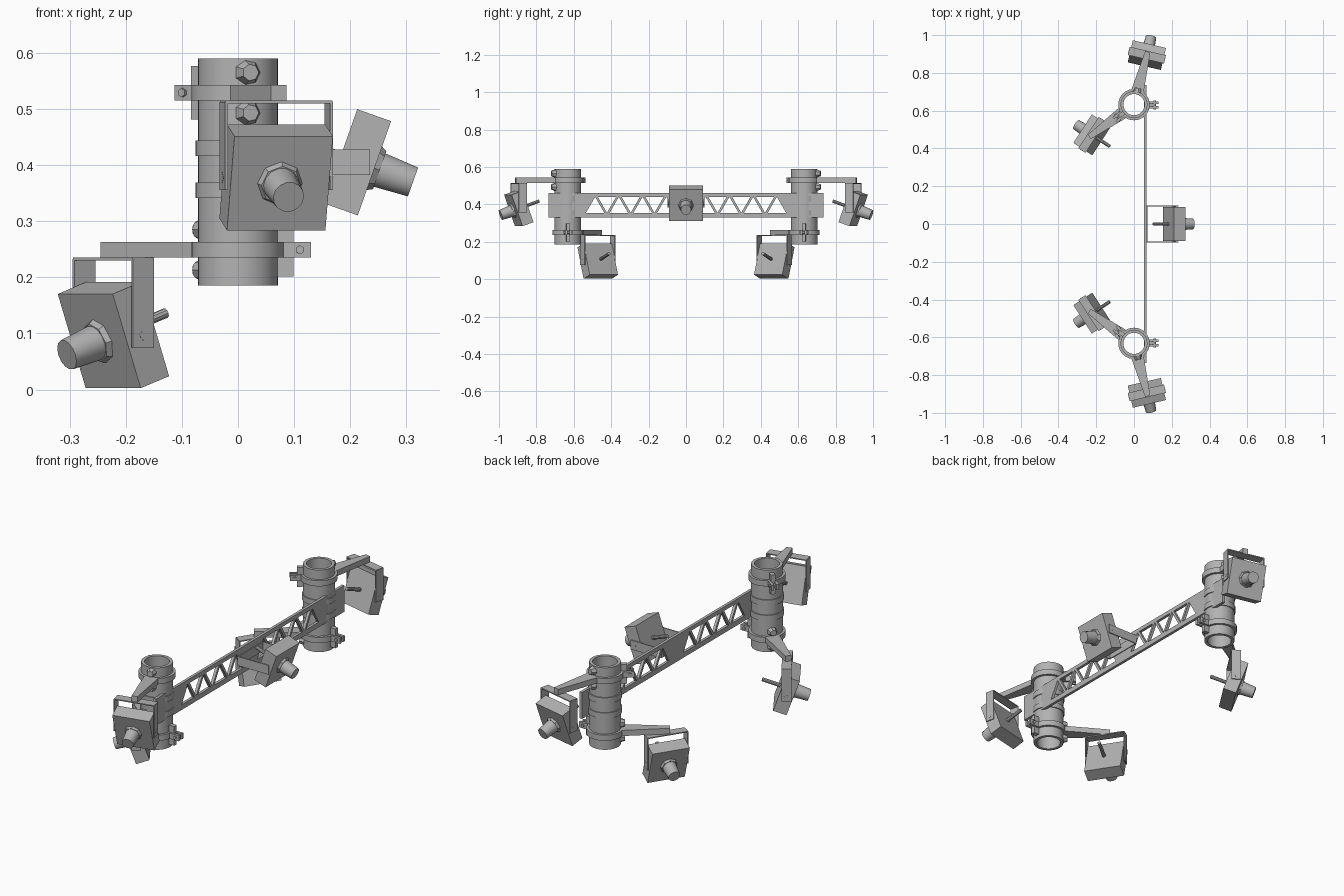
import bpy, bmesh
from math import radians, atan2, hypot
from mathutils import Matrix, Vector

if "Cube" in bpy.data.objects:
    bpy.data.objects.remove(bpy.data.objects["Cube"])

GREY = (0.45, 0.45, 0.45, 1)
mat = bpy.data.materials.new("plain grey")
mat.use_nodes = True
mat.diffuse_color = GREY
mat.node_tree.nodes["Principled BSDF"].inputs["Base Color"].default_value = GREY

TUBE_Y, TUBE_R, BORE_R = 0.632, 0.071, 0.056
T = Matrix.Translation


def rot(deg, axis):
    return Matrix.Rotation(radians(deg), 4, axis)


def finish(name, bm, frame):
    bmesh.ops.recalc_face_normals(bm, faces=bm.faces[:])
    me = bpy.data.meshes.new(name)
    bm.to_mesh(me)
    bm.free()
    me.materials.append(mat)
    ob = bpy.data.objects.new(name, me)
    ob.matrix_world = frame
    bpy.context.collection.objects.link(ob)
    return ob


def smooth(ob):
    bpy.ops.object.select_all(action='DESELECT')
    ob.select_set(True)
    bpy.context.view_layer.objects.active = ob
    bpy.ops.object.shade_smooth_by_angle(angle=radians(30))


def box(bm, centre, size):
    bmesh.ops.create_cube(bm, size=1, matrix=T(centre) @ Matrix.Diagonal((*size, 1)))


def rod(bm, start, length, r1, r2, sides, axis_turn):
    """Cone or cylinder running from start along the turned z axis."""
    m = T(start) @ axis_turn @ T((0, 0, length / 2))
    bmesh.ops.create_cone(bm, cap_ends=True, segments=sides, radius1=r1,
                          radius2=r2, depth=length, matrix=m)


def ring(bm, r_in, r_out, z0, z1, sides=32):
    """Square-section ring spun about z."""
    pts = [(r_in, z0), (r_out, z0), (r_out, z1), (r_in, z1)]
    vs = [bm.verts.new((r, 0, z)) for r, z in pts]
    es = [bm.edges.new((vs[i], vs[i - 1])) for i in range(4)]
    bmesh.ops.spin(bm, geom=vs + es, axis=(0, 0, 1), cent=(0, 0, 0),
                   angle=radians(360), steps=sides, use_merge=True)
    bmesh.ops.remove_doubles(bm, verts=bm.verts[:], dist=0.0005)


def camera(label, centre, yaw):
    frame = T(centre) @ rot(yaw, 'Z') @ rot(19.5, 'Y')
    bm = bmesh.new()
    box(bm, (0, 0, 0), (0.064, 0.18, 0.178))
    finish(label + "_camera_body", bm, frame)
    bm = bmesh.new()
    rod(bm, (0.03, 0, 0), 0.012, 0.042, 0.036, 8, rot(90, 'Y'))
    rod(bm, (0.03, 0, 0), 0.075, 0.033, 0.028, 14, rot(90, 'Y'))
    smooth(finish(label + "_camera_lens", bm, frame))
    bm = bmesh.new()
    rod(bm, (-0.03, 0, 0), 0.088, 0.009, 0.009, 10, rot(-90, 'Y'))
    smooth(finish(label + "_camera_rear_rod", bm, frame))


def bracket(label, frame, drop):
    """U-shaped strap: pivot at the origin, bridge at height drop."""
    bm = bmesh.new()
    box(bm, (0, 0, drop), (0.045, 0.195, 0.005))
    for s in (1, -1):
        box(bm, (0, s * 0.096, (drop - 0.022) / 2), (0.045, 0.005, drop + 0.022))
        rod(bm, (0, s * 0.089, 0), 0.01 * s, 0.01, 0.01, 4, rot(-90, 'X'))
    finish(label + "_bracket", bm, frame)


def clamp_arm(label, base, tip, side):
    """Collar round a tube with a tapered arm, root nubs and a split lug."""
    reach = Vector(tip) - Vector(base)
    length = hypot(reach.x, reach.y)
    frame = T(base) @ Matrix.Rotation(atan2(reach.y, reach.x), 4, 'Z')
    h = 0.014
    bm = bmesh.new()
    ring(bm, TUBE_R - 0.004, 0.083, -h, h)
    smooth(finish(label + "_collar", bm, frame))

    bm = bmesh.new()
    plan = [(0.066, -0.034), (length + 0.018, -0.014),
            (length + 0.018, 0.014), (0.066, 0.034)]
    face = bm.faces.new([bm.verts.new((x, y, -h)) for x, y in plan])
    ext = bmesh.ops.extrude_face_region(bm, geom=[face])["geom"]
    bmesh.ops.translate(bm, vec=(0, 0, 2 * h),
                        verts=[g for g in ext if isinstance(g, bmesh.types.BMVert)])
    finish(label + "_arm", bm, frame)

    bm = bmesh.new()
    for s in (1, -1):
        rod(bm, (0.066, 0, s * 0.036), 0.024, 0.024, 0.015, 7, rot(90, 'Y'))
    finish(label + "_arm_nubs", bm, frame)

    bm = bmesh.new()
    for s in (1, -1):
        box(bm, (0.1, s * 0.012, 0), (0.06, 0.013, 2 * h))
    box(bm, (0.082, 0, 0), (0.034, 0.02, 0.095))
    rod(bm, (0.11, -0.024, 0), 0.048, 0.008, 0.008, 6, rot(-90, 'X'))
    finish(label + "_clamp_lug", bm, frame @ rot(-143 * side, 'Z'))


# Truss beam: an outline with triangular openings, extruded
def truss_beam():
    cu = bpy.data.curves.new("truss_beam_outline", 'CURVE')
    cu.dimensions, cu.fill_mode, cu.extrude = '2D', 'BOTH', 0.007

    def loop(pts):
        sp = cu.splines.new('POLY')
        sp.points.add(len(pts) - 1)
        for p, (u, v) in zip(sp.points, pts):
            p.co = (u, v, 0, 1)
        sp.use_cyclic_u = True

    low, high, half = 0.355, 0.44, 0.049
    loop([(-0.735, 0.33), (0.735, 0.33), (0.735, 0.46), (-0.735, 0.46)])
    for s in (1, -1):
        for i in range(7):
            u = s * (0.486 - i * 0.0635)
            a, b = (low, high) if i % 2 == 0 else (high, low)
            loop([(u - half, a), (u + half, a), (u, b)])
    tmp = bpy.data.objects.new("outline", cu)
    bpy.context.collection.objects.link(tmp)
    deps = bpy.context.evaluated_depsgraph_get()
    me = bpy.data.meshes.new_from_object(tmp.evaluated_get(deps))
    bpy.data.objects.remove(tmp)
    bm = bmesh.new()
    bm.from_mesh(me)
    bmesh.ops.remove_doubles(bm, verts=bm.verts[:], dist=0.0001)
    for f in bm.faces:
        f.smooth = False
    # profile plane (u, v) becomes (y, z)
    bmesh.ops.transform(bm, verts=bm.verts[:], matrix=rot(90, 'Z') @ rot(90, 'X'))
    finish("truss_beam", bm, T((0.06, 0, 0)))


truss_beam()

# Middle camera on the beam
pivot = (0.213, 0, 0.405)
camera("middle", pivot, 0)
bracket("middle", T(pivot) @ rot(-90, 'Y'), 0.144)

# Each end: tube, straps, and an outer and an inner camera
for end, s in (("back", 1), ("front", -1)):
    foot = T((0, s * TUBE_Y, 0))
    bm = bmesh.new()
    ring(bm, BORE_R, TUBE_R, 0.185, 0.59, 40)
    smooth(finish(end + "_tube", bm, foot))
    for part, z in (("lower", 0.355), ("upper", 0.43)):
        bm = bmesh.new()
        ring(bm, TUBE_R - 0.004, 0.076, z - 0.014, z + 0.014)
        smooth(finish(f"{end}_{part}_strap", bm, foot))

    for part, centre, yaw, level in (
            ("outer", (0.068, 0.894, 0.378), 77, 0.529),
            ("inner", (-0.222, 0.472, 0.097), 147, 0.249)):
        label = f"{end}_{part}"
        c = (centre[0], s * centre[1], centre[2])
        camera(label, c, s * yaw)
        bracket(label, T(c) @ rot(s * yaw, 'Z'), level - 0.0165 - c[2])
        clamp_arm(label, (0, s * TUBE_Y, level), (c[0], c[1], level), -s)
